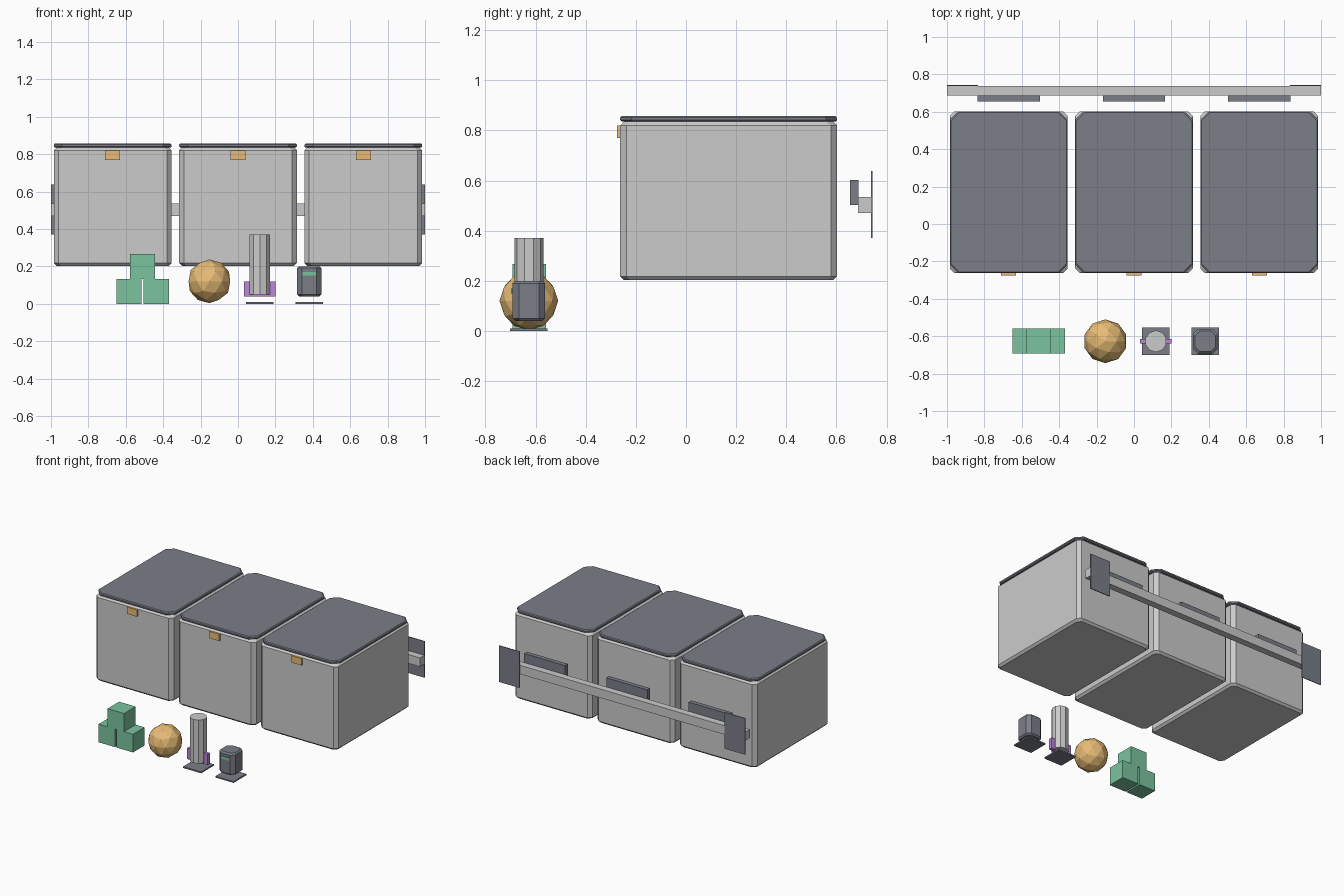
import bpy, bmesh

if "Cube" in bpy.data.objects:
    bpy.data.objects.remove(bpy.data.objects["Cube"])

def mat(name, c):
    m = bpy.data.materials.new(name)
    m.diffuse_color = (*c, 1)
    m.use_nodes = True
    m.node_tree.nodes["Principled BSDF"].inputs["Base Color"].default_value = m.diffuse_color
    return m

DARK = mat("dark", (0.20, 0.21, 0.25))
GREEN = mat("green", (0.20, 0.55, 0.35))
AMBER = mat("amber", (0.80, 0.50, 0.18))
PURPLE = mat("purple", (0.50, 0.25, 0.70))

def finish(name, bm, m):
    bmesh.ops.recalc_face_normals(bm, faces=bm.faces)
    me = bpy.data.meshes.new(name)
    bm.to_mesh(me)
    bm.free()
    ob = bpy.data.objects.new(name, me)
    bpy.context.collection.objects.link(ob)
    if m:
        me.materials.append(m)
    return ob

def box(name, x, y, z, m=None):
    bm = bmesh.new()
    bmesh.ops.create_cube(bm, size=1)
    for v in bm.verts:
        v.co = [(r[0] + r[1]) / 2 + c * (r[1] - r[0]) for c, r in zip(v.co, (x, y, z))]
    return finish(name, bm, m)

def chamfer_box(name, cx, cy, w, d, z0, z1, corner, edge, m=None):
    """Stack of octagonal rings: cut vertical corners, chamfered top and bottom."""
    bm = bmesh.new()
    rings = []
    for z, inset in ((z0, edge), (z0 + edge, 0), (z1 - edge, 0), (z1, edge)):
        a, b, c = w / 2 - inset, d / 2 - inset, corner
        pts = [(a, b - c), (a - c, b), (c - a, b), (-a, b - c),
               (-a, c - b), (c - a, -b), (a - c, -b), (a, c - b)]
        rings.append([bm.verts.new((cx + px, cy + py, z)) for px, py in pts])
    for lo, hi in zip(rings, rings[1:]):
        for i in range(8):
            bm.faces.new((lo[i], lo[i - 1], hi[i - 1], hi[i]))
    bm.faces.new(rings[0])
    bm.faces.new(rings[-1])
    return finish(name, bm, m)

# Three wall bins with lid, front latch and rear hanger
for side, x in (("left", -0.67), ("middle", 0), ("right", 0.67)):
    chamfer_box(f"{side}_bin_body", x, 0.17, 0.63, 0.865, 0.203, 0.835, 0.025, 0.015)
    chamfer_box(f"{side}_bin_lid", x, 0.17, 0.63, 0.865, 0.835, 0.857, 0.045, 0.006, DARK)
    box(f"{side}_latch", (x - 0.04, x + 0.04), (-0.276, -0.255), (0.77, 0.82), AMBER)
    box(f"{side}_hanger", (x - 0.167, x + 0.167), (0.655, 0.688), (0.503, 0.602), DARK)

# Wall rail and its end plates
box("wall_rail", (-1, 1), (0.687, 0.738), (0.47, 0.535))
for side, s in (("left", -1), ("right", 1)):
    box(f"{side}_rail_plate", sorted((s * 0.835, s)), (0.738, 0.744), (0.37, 0.637), DARK)

# Stacked green blocks
for name, x, z in (("left_block", -0.583, 0), ("right_block", -0.437, 0), ("top_block", -0.51, 0.1335)):
    box(name, (x - 0.067, x + 0.067), (-0.692, -0.558), (z, z + 0.1335), GREEN)

# Faceted ball
bm = bmesh.new()
bmesh.ops.create_icosphere(bm, subdivisions=2, radius=0.117)
bmesh.ops.translate(bm, verts=bm.verts, vec=(-0.153, -0.627, 0.12))
finish("ball", bm, AMBER)

# Canister with side clip
bm = bmesh.new()
bmesh.ops.create_cone(bm, cap_ends=True, segments=10, radius1=0.058, radius2=0.058, depth=0.32)
bmesh.ops.translate(bm, verts=bm.verts, vec=(0.117, -0.627, 0.21))
finish("canister", bm, None)
box("canister_clip", (0.033, 0.201), (-0.64, -0.614), (0.04, 0.12), PURPLE)

# Small device with display strip
chamfer_box("device", 0.381, -0.627, 0.13, 0.13, 0.04, 0.2, 0.025, 0.01, DARK)
box("device_strip", (0.345, 0.417), (-0.697, -0.685), (0.15, 0.17), GREEN)

# Floor plates under canister and device
for name, x in (("canister_plate", 0.117), ("device_plate", 0.381)):
    box(name, (x - 0.074, x + 0.074), (-0.701, -0.553), (0, 0.01), DARK)
